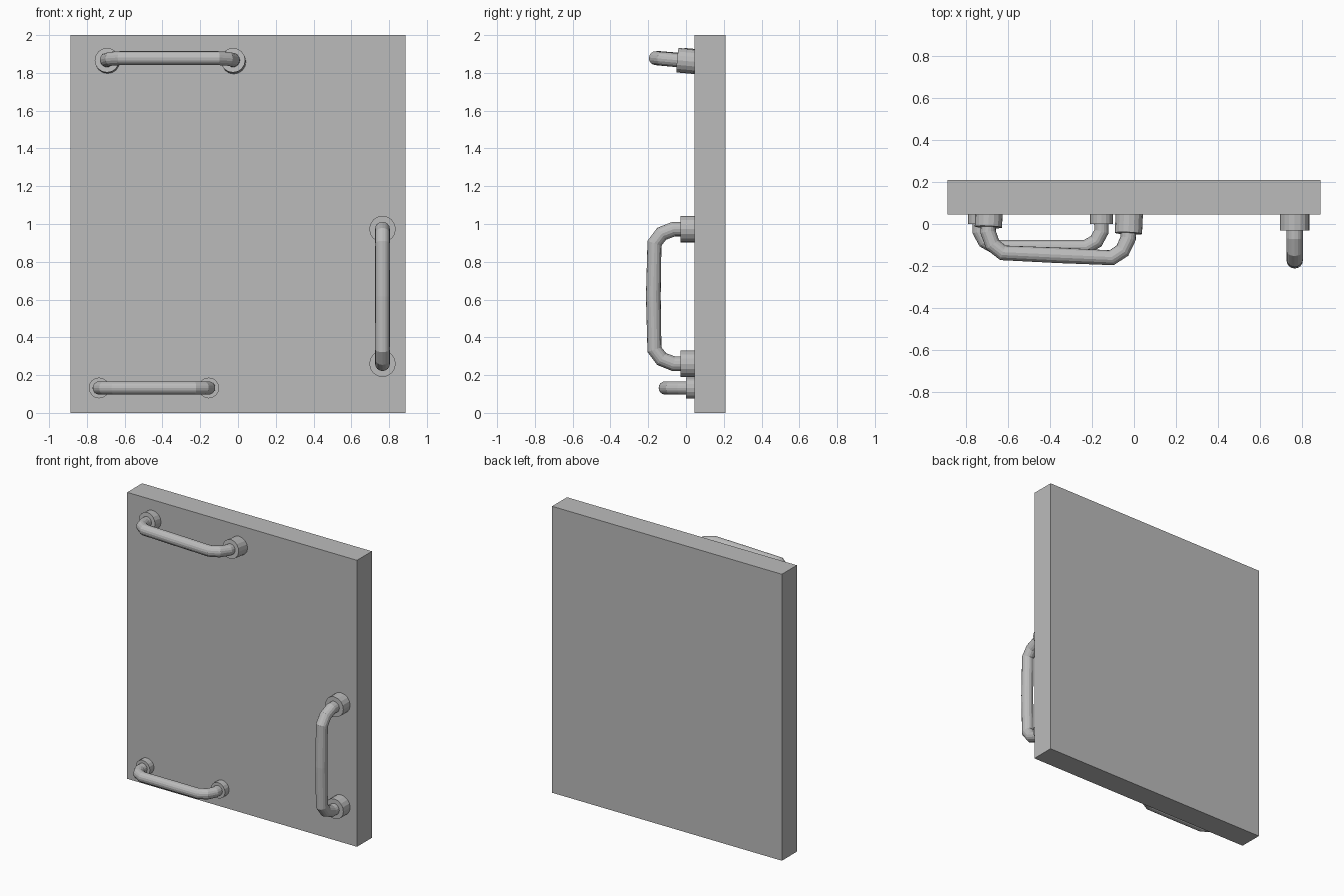
import bpy
import bmesh
import math
from mathutils import Vector

cube = bpy.data.objects.get("Cube")
if cube:
    bpy.data.objects.remove(cube, do_unlink=True)

grey = bpy.data.materials.new("plain grey")
grey.use_nodes = True
colour = (0.5, 0.5, 0.5, 1)
grey.diffuse_color = colour
grey.node_tree.nodes["Principled BSDF"].inputs["Base Color"].default_value = colour
SIDES = 16


def finish(name, bm):
    bmesh.ops.recalc_face_normals(bm, faces=bm.faces)
    mesh = bpy.data.meshes.new(name)
    bm.to_mesh(mesh)
    bm.free()
    mesh.materials.append(grey)
    obj = bpy.data.objects.new(name, mesh)
    bpy.context.collection.objects.link(obj)
    return obj


def tube(name, path, radius, binormal):
    """Sweep a round section along a planar path, with capped ends."""
    bm = bmesh.new()
    rings = []
    for i, p in enumerate(path):
        before = (p - path[max(i - 1, 0)]).normalized()
        after = (path[min(i + 1, len(path) - 1)] - p).normalized()
        tangent = (before + after).normalized()
        side = tangent.cross(binormal).normalized()
        ring = []
        for k in range(SIDES):
            a = math.tau * k / SIDES
            ring.append(bm.verts.new(p + radius * (math.cos(a) * binormal + math.sin(a) * side)))
        rings.append(ring)
    for r, s in zip(rings, rings[1:]):
        for k in range(SIDES):
            n = (k + 1) % SIDES
            bm.faces.new((r[k], r[n], s[n], s[k]))
    bm.faces.new(rings[0])
    bm.faces.new(rings[-1])
    return finish(name, bm)


def handle(name, foot_a, foot_b, out, reach, radius, collar_radius, collar_depth, bow=0):
    """Bar bent out of two round collars; feet lie on the panel face."""
    a, b, out = Vector(foot_a), Vector(foot_b), Vector(out).normalized()
    along = (b - a).normalized()
    out = (out - along * out.dot(along)).normalized()
    binormal = along.cross(out)
    # Bend profile: distance in from the foot, share of the reach
    bend = [(0, 0), (0, 0.52), (0.025, 0.82), (0.075, 1)]
    path = [a + along * s + out * reach * h for s, h in bend]
    path.append((a + b) / 2 + out * (reach + bow))
    path += [b - along * s + out * reach * h for s, h in reversed(bend)]
    tube(name + "_bar", path, radius, binormal)
    for label, foot in (("first", a), ("second", b)):
        tube(f"{name}_{label}_collar", [foot - out * 0.015, foot + out * collar_depth],
             collar_radius, binormal)


# Flat panel
bm = bmesh.new()
bmesh.ops.create_cube(bm, size=1)
bmesh.ops.scale(bm, vec=(1.775, 0.165, 2), verts=bm.verts)
bmesh.ops.translate(bm, vec=(0, 0.1275, 1), verts=bm.verts)
finish("panel", bm)

# Three handles: upright, lower and slightly tilted upper one
handle("side_handle", (0.765, 0.045, 0.26), (0.765, 0.045, 0.973), (0, -1, 0),
       0.212, 0.039, 0.07, 0.075, 0.006)
handle("lower_handle", (-0.735, 0.045, 0.132), (-0.155, 0.045, 0.132), (0, -1, 0),
       0.155, 0.035, 0.055, 0.045)
handle("upper_handle", (-0.69, 0.065, 1.86), (-0.023, 0.035, 1.86), (0, -1, 0.09),
       0.2, 0.037, 0.065, 0.08)
